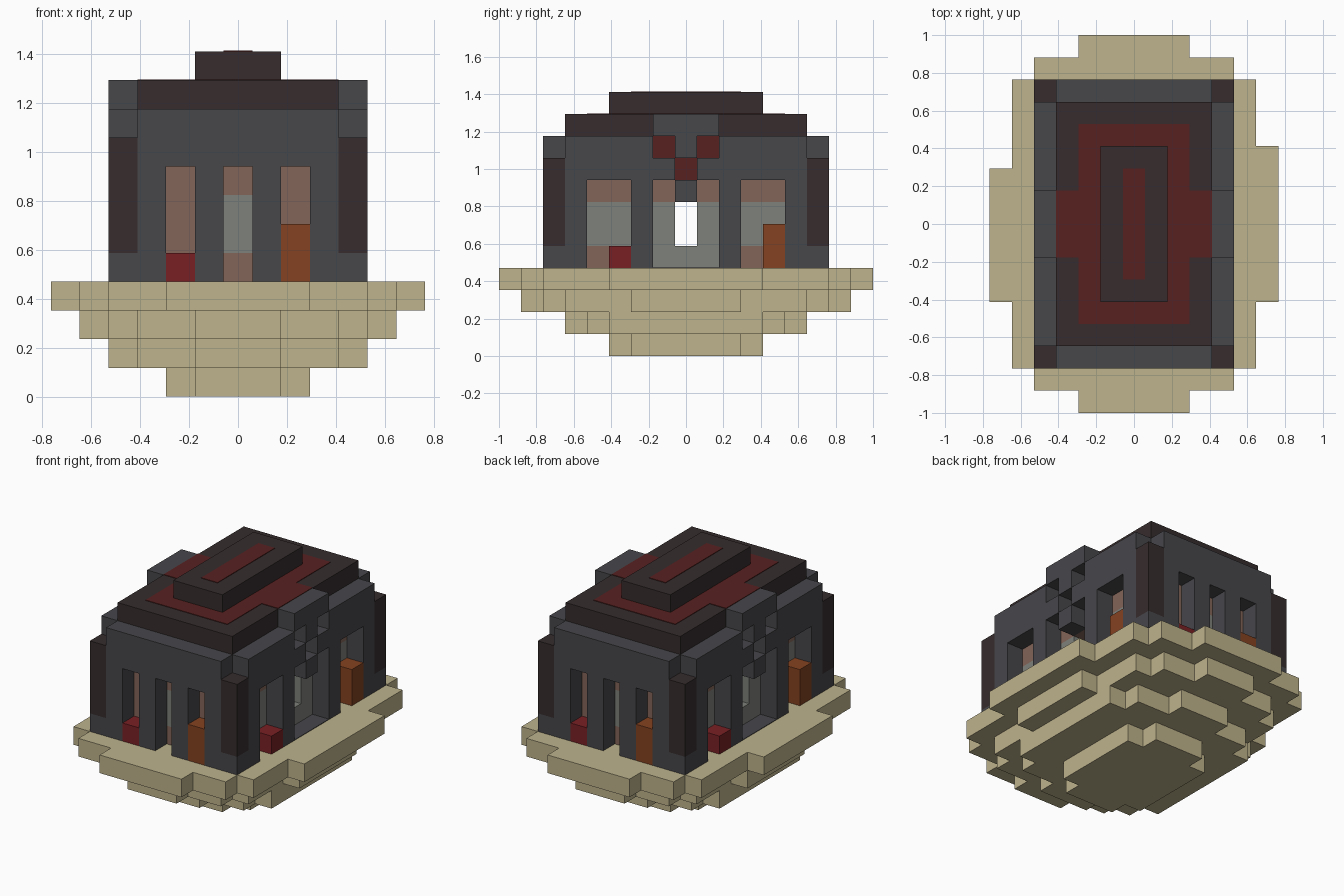
import bpy
import bmesh
from mathutils import Vector

U = 2 / 17  # edge of one block

cube = bpy.data.objects.get("Cube")
if cube:
    bpy.data.objects.remove(cube, do_unlink=True)


def material(name, rgb):
    lin = [(c / 255 / 12.92) if c < 11 else ((c / 255 + 0.055) / 1.055) ** 2.4 for c in rgb]
    m = bpy.data.materials.new(name)
    m.use_nodes = True
    m.diffuse_color = (*lin, 1)
    bsdf = m.node_tree.nodes["Principled BSDF"]
    bsdf.inputs["Base Color"].default_value = (*lin, 1)
    bsdf.inputs["Roughness"].default_value = 0.9
    return m


SAND = material("sand", (190, 179, 140))
GREY = material("slate grey", (71, 71, 75))
DARK = material("dark umber", (54, 44, 45))
MAROON = material("maroon", (88, 33, 33))
BROWN = material("clay brown", (132, 101, 88))
PALE = material("pale grey", (126, 129, 123))
RED = material("crimson", (121, 32, 36))
ORANGE = material("burnt orange", (132, 66, 33))


def block_part(name, rule, zs, mats):
    """Join blocks where rule(x, y, z) gives a material; keep only outer faces."""
    cells = {}
    for x in range(-6, 7):
        for y in range(-8, 9):
            for z in range(*zs):
                mat = rule(x, y, z)
                if mat:
                    cells[x, y, z] = mats.index(mat)
    bm = bmesh.new()
    verts = {}

    def vert(p):
        key = tuple(round(c * 2) for c in p)
        if key not in verts:
            verts[key] = bm.verts.new(p * U)
        return verts[key]

    for cell, index in cells.items():
        centre = Vector(cell) + Vector((0, 0, 0.5))
        for axis in range(3):
            for sign in (-1, 1):
                n = Vector((0, 0, 0))
                n[axis] = sign
                if tuple(int(a + b) for a, b in zip(cell, n)) in cells:
                    continue
                a = Vector((0, 0, 0))
                a[(axis + 1) % 3] = 1
                b = n.cross(a)
                ring = [centre + (n + s * a + t * b) / 2
                        for s, t in ((-1, -1), (1, -1), (1, 1), (-1, 1))]
                bm.faces.new([vert(p) for p in ring]).material_index = index
    finish(name, bm, mats)


def finish(name, bm, mats):
    mesh = bpy.data.meshes.new(name)
    bm.to_mesh(mesh)
    bm.free()
    for m in mats:
        mesh.materials.append(m)
    obj = bpy.data.objects.new(name, mesh)
    bpy.context.collection.objects.link(obj)


def box(name, lo, hi, mat):
    """Plain box between two corners, in block units."""
    lo, hi = Vector(lo), Vector(hi)
    bm = bmesh.new()
    bmesh.ops.create_cube(bm, size=U)
    for v in bm.verts:
        v.co = v.co * (hi - lo) + (lo + hi) / 2 * U
    finish(name, bm, [mat])


# Stepped island: for each layer, reach in y for each distance from the centre line
ISLAND = [
    [3, 3, 2],
    [5, 5, 4, 4, 3],
    [7, 7, 6, 6, 5, 2],
    [8, 8, 8, 7, 7, 6, 3],
]


def island(x, y, z):
    reach = ISLAND[z]
    if z == 3 and x == -6 and y == 3:
        return None
    return SAND if abs(x) < len(reach) and abs(y) <= reach[abs(x)] else None


block_part("island_base", island, (0, 4), [SAND])


# Outer walls with window openings, doorways and a checkered gable
def walls(x, y, z):
    ax, ay = abs(x), abs(y)
    if ax > 4 or ay > 6 or (ax < 4 and ay < 6):
        return None
    if ax == 4 and ay == 6:
        return GREY if z == 4 else None
    if z == 10:
        return GREY if ax == 4 and ay <= 1 else None
    if ay == 6:
        return None if z < 8 and ax in (0, 2) else GREY
    if ay in (3, 4) and z < 8:
        return None
    if ay == 1 and (z < 8 or z == 9):
        return None
    if ay == 0 and (z < 7 or z == 8):
        return None
    return GREY


block_part("outer_walls", walls, (4, 11), [GREY])


# Inner lining with pale panels and a passage from side to side
def lining(x, y, z):
    ax, ay = abs(x), abs(y)
    if ax > 3 or ay > 5 or (ax < 3 and ay < 5):
        return None
    if ax == 3 and ay < 5:
        if ay == 0 and z in (5, 6):
            return None
        if ay <= 1 and z < 7:
            return PALE
        if ay in (3, 4) and z in (5, 6):
            return PALE
    if ay == 5 and x == 0 and z in (5, 6):
        return PALE
    return BROWN


block_part("inner_lining", lining, (4, 8), [BROWN, PALE])

# Ceiling core, seen as colour behind the gable openings
box("ceiling_core", (-3.5, -5.5, 8), (3.5, 5.5, 10), MAROON)

# Roof tiers with inlaid panels
E = 0.03
box("lower_roof", (-3.5, -5.5, 10), (3.5, 5.5, 11), DARK)
box("upper_roof", (-1.5, -3.5, 11), (1.5, 3.5, 12), DARK)
box("roof_panel", (-2.5, -4.5, 11), (2.5, 4.5, 11 + E), MAROON)
box("ridge_panel", (-0.5, -2.5, 12), (0.5, 2.5, 12 + E), MAROON)

# Corner posts and doorway fittings
for sx, side in ((-1, "right"), (1, "left")):
    for sy, end in ((-1, "front"), (1, "back")):
        x, y = 4 * sx, 6 * sy
        box(f"{end}_{side}_post", (x - .5, y - .5, 5), (x + .5, y + .5, 9), DARK)
    x = 4 * sx
    box(f"{side}_door_sill", (x - .5, -1.5, 4), (x + .5, 1.5, 4 + E), GREY)
    x = 3 * sx
    box(f"{side}_roof_panel", (x - .5, -1.5, 11), (x + .5, 1.5, 11 + E), MAROON)

# Crates and barrels in the openings, repeated by a half turn
for s, tag in ((1, "a"), (-1, "b")):
    for place, x, y, top, mat in (
        ("front_crate", -2, -6, 5, RED),
        ("front_cupboard", 2, -6, 6, ORANGE),
        ("side_crate", 4, -3, 5, RED),
        ("side_cupboard", 4, 4, 6, ORANGE),
    ):
        cx, cy = x * s, y * s
        box(f"{place}_{tag}", (cx - .5, cy - .5, 4), (cx + .5, cy + .5, top), mat)
